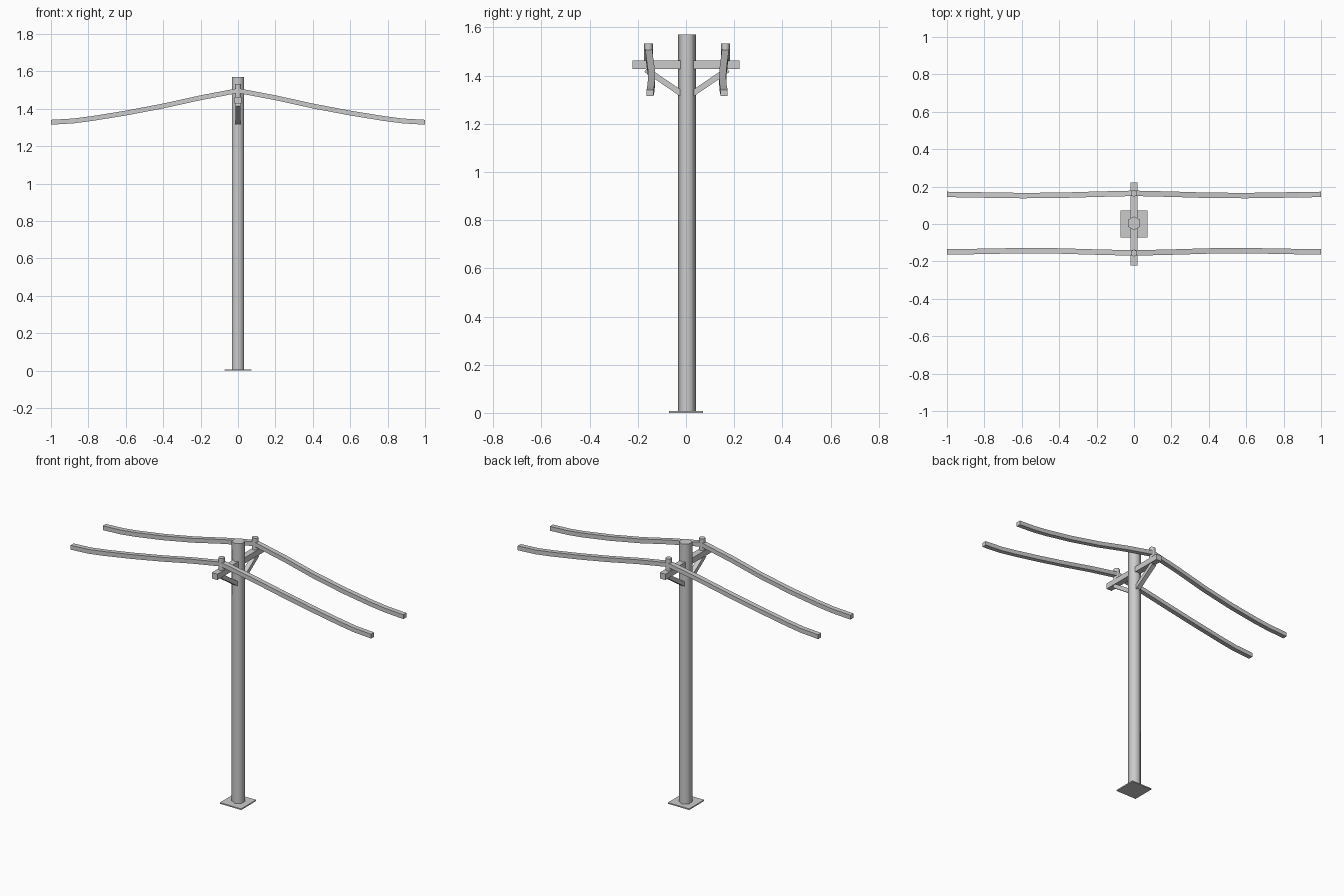
import bpy, bmesh, math
from mathutils import Vector, Matrix

if "Cube" in bpy.data.objects:
    bpy.data.objects.remove(bpy.data.objects["Cube"])


def finish(name, bm, smooth=False):
    bmesh.ops.recalc_face_normals(bm, faces=bm.faces)
    me = bpy.data.meshes.new(name)
    bm.to_mesh(me)
    bm.free()
    ob = bpy.data.objects.new(name, me)
    bpy.context.collection.objects.link(ob)
    if smooth:
        bpy.ops.object.select_all(action='DESELECT')
        ob.select_set(True)
        bpy.context.view_layer.objects.active = ob
        bpy.ops.object.shade_smooth_by_angle(angle=math.radians(65))
    return ob


def box(name, size, loc, rot_x=0.0):
    bm = bmesh.new()
    m = Matrix.Translation(loc) @ Matrix.Rotation(rot_x, 4, 'X') @ Matrix.Diagonal((*size, 1))
    bmesh.ops.create_cube(bm, size=1, matrix=m)
    return finish(name, bm)


def hex_post(name, radius, y, z0, z1, smooth):
    bm = bmesh.new()
    m = Matrix.Translation((0, y, (z0 + z1) / 2)) @ Matrix.Rotation(math.pi / 2, 4, 'Z')
    bmesh.ops.create_cone(bm, cap_ends=True, segments=6, radius1=radius,
                          radius2=radius, depth=z1 - z0, matrix=m)
    # turn the corners to point along y
    if max(v.co.x for v in bm.verts) > radius * 0.95:
        bmesh.ops.rotate(bm, verts=bm.verts, cent=(0, y, 0),
                         matrix=Matrix.Rotation(math.pi / 6, 3, 'Z'))
    return finish(name, bm, smooth)


def wire(name, y, inward):
    # half path: x, centre height, share of the inward bend
    half = [(0.2, 1.459, 0.4), (0.4, 1.415, 0.9), (0.6, 1.377, 1.0),
            (0.78, 1.348, 0.8), (0.88, 1.335, 0.6), (1.0, 1.328, 0.5)]
    path = [(-x, z, b) for x, z, b in reversed(half)] + [(0, 1.497, 0)] + half
    bm = bmesh.new()
    rings = []
    for x, z, b in path:
        yc = y + inward * b
        rings.append([bm.verts.new((x, yc + sy * 0.0145, z + sz * 0.013))
                      for sy, sz in ((-1, -1), (1, -1), (1, 1), (-1, 1))])
    for r, s in zip(rings, rings[1:]):
        for i in range(4):
            j = (i + 1) % 4
            bm.faces.new((r[i], r[j], s[j], s[i]))
    bm.faces.new(rings[0])
    bm.faces.new(rings[-1])
    return finish(name, bm)


# Ground plate, pole and crossarm
box("base_plate", (0.142, 0.142, 0.007), (0, 0, 0.0035))
hex_post("pole", 0.037, 0.004, 0.0, 1.57, True)
box("crossarm", (0.037, 0.445, 0.035), (0, 0, 1.4445))

# Each side: insulator, wire and diagonal brace
for side, label, y in ((-1, "front", -0.155), (1, "back", 0.164)):
    hex_post(label + "_insulator", 0.0185, y, 1.455, 1.533, True)
    wire(label + "_wire", y, -side * 0.012)
    a = Vector((0, 0.004 + side * 0.02, 1.323))
    b = Vector((0, 0.004 + side * 0.17, 1.425))
    d = b - a
    box(label + "_brace", (0.028, d.length, 0.024), (a + b) / 2, math.atan2(d.z, d.y))
